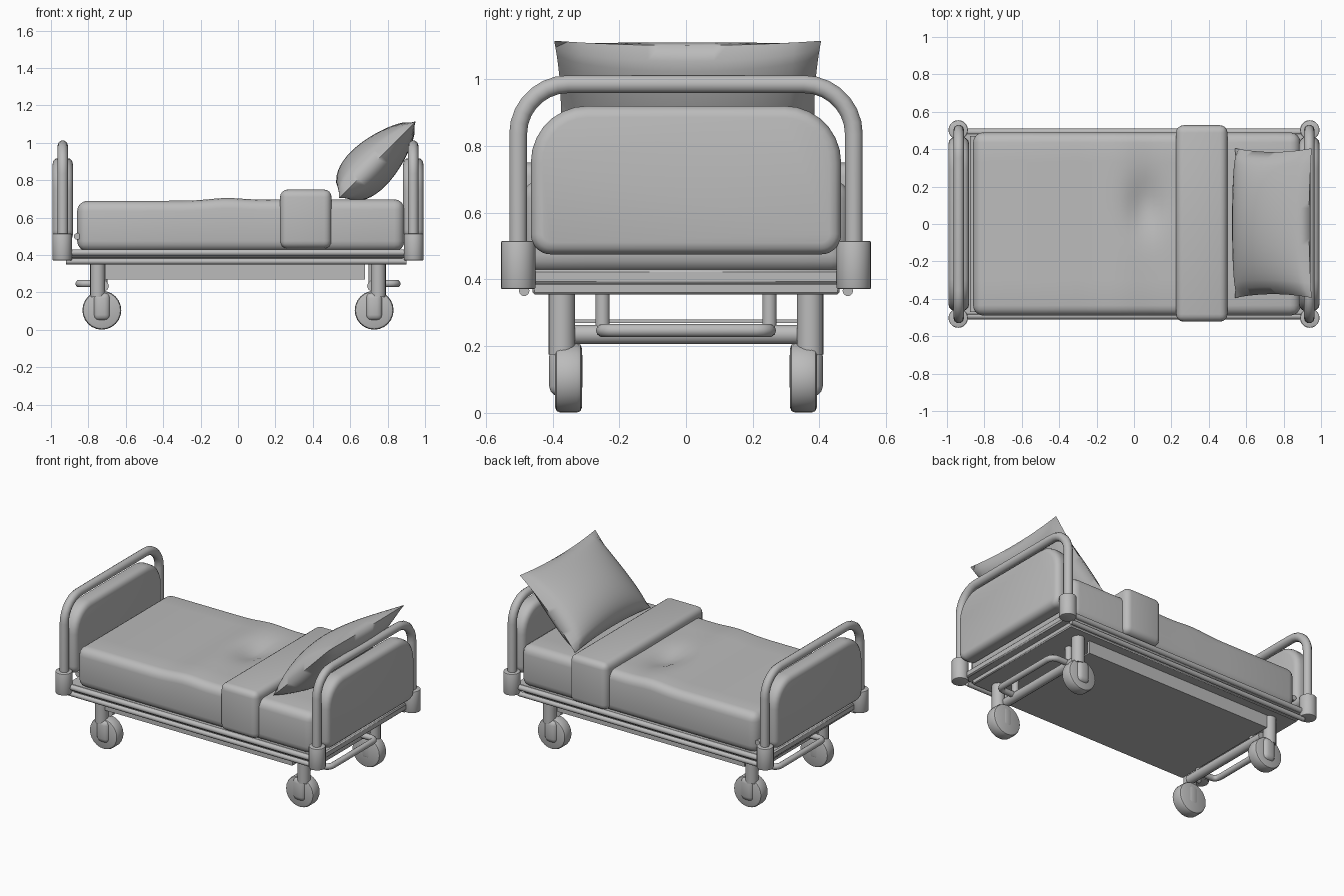
import bpy, bmesh, math
from mathutils import Vector, Matrix

cube = bpy.data.objects.get("Cube")
if cube:
    bpy.data.objects.remove(cube, do_unlink=True)

grey = bpy.data.materials.new("plain grey")
grey.use_nodes = True
GREY = (0.5, 0.5, 0.5, 1)
grey.diffuse_color = GREY
grey.node_tree.nodes["Principled BSDF"].inputs["Base Color"].default_value = GREY


def finish(name, bm, angle=40):
    bmesh.ops.recalc_face_normals(bm, faces=bm.faces)
    mesh = bpy.data.meshes.new(name)
    bm.to_mesh(mesh)
    bm.free()
    obj = bpy.data.objects.new(name, mesh)
    bpy.context.collection.objects.link(obj)
    mesh.materials.append(grey)
    bpy.ops.object.select_all(action="DESELECT")
    obj.select_set(True)
    bpy.context.view_layer.objects.active = obj
    bpy.ops.object.shade_smooth_by_angle(angle=math.radians(angle))
    return obj


def box_mesh(lo, hi, bevel=0.0, segments=3):
    lo, hi = Vector(lo), Vector(hi)
    bm = bmesh.new()
    size = Matrix.Diagonal((*(hi - lo), 1))
    bmesh.ops.create_cube(bm, size=1, matrix=Matrix.Translation((lo + hi) / 2) @ size)
    if bevel:
        bmesh.ops.bevel(bm, geom=bm.edges[:], offset=bevel, segments=segments,
                        profile=0.5, affect="EDGES")
    return bm


def cylinder(name, centre, radius, length, axis="Z", bevel=0.0, sides=20):
    bm = bmesh.new()
    turn = Matrix.Rotation(math.pi / 2, 4, "X") if axis == "Y" else Matrix()
    bmesh.ops.create_cone(bm, cap_ends=True, segments=sides, radius1=radius, radius2=radius,
                          depth=length, matrix=Matrix.Translation(centre) @ turn)
    if bevel:
        rims = [e for e in bm.edges if any(len(f.verts) > 4 for f in e.link_faces)]
        bmesh.ops.bevel(bm, geom=rims, offset=bevel, segments=2, profile=0.5, affect="EDGES")
    return finish(name, bm)


def rounded(points, radii, steps=7):
    """Replace the inner corners of a path with curved ones."""
    path = []
    for i, p in enumerate(points):
        p = Vector(p)
        if not radii[i]:
            path.append(p)
            continue
        a = p + (Vector(points[i - 1]) - p).normalized() * radii[i]
        b = p + (Vector(points[(i + 1) % len(points)]) - p).normalized() * radii[i]
        centre = a + b - p
        for k in range(steps + 1):
            t = k / steps * math.pi / 2
            path.append(centre + (a - centre) * math.cos(t) + (b - centre) * math.sin(t))
    return path


def tube(name, path, radius):
    curve = bpy.data.curves.new(name, "CURVE")
    curve.dimensions = "3D"
    curve.bevel_depth = radius
    curve.bevel_resolution = 3
    curve.use_fill_caps = True
    spline = curve.splines.new("POLY")
    spline.points.add(len(path) - 1)
    for point, co in zip(spline.points, path):
        point.co = (*co, 1)
    temp = bpy.data.objects.new(name, curve)
    bpy.context.collection.objects.link(temp)
    mesh = temp.to_mesh()
    bm = bmesh.new()
    bm.from_mesh(mesh)
    temp.to_mesh_clear()
    bpy.data.objects.remove(temp, do_unlink=True)
    return finish(name, bm, 50)


# Bed frame: upper ledge, lower rails and the open-ended tray below
finish("frame_ledge", box_mesh((-0.93, -0.49, 0.385), (0.93, 0.49, 0.43), 0.008, 1))
finish("frame_base", box_mesh((-0.9, -0.46, 0.355), (0.88, 0.46, 0.39), 0.006, 1))
finish("under_tray", box_mesh((-0.71, -0.39, 0.27), (0.68, 0.39, 0.28)))
for side, word in ((-1, "front"), (1, "back")):
    finish(word + "_tray_wall", box_mesh((-0.71, side * 0.385 - 0.01, 0.27),
                                         (0.68, side * 0.385 + 0.01, 0.36)))
    tube(word + "_upper_rail", [(-0.93, side * 0.492, 0.413), (0.93, side * 0.492, 0.413)], 0.018)
    tube(word + "_lower_rail", [(-0.92, side * 0.485, 0.366), (0.9, side * 0.485, 0.366)], 0.016)

# Mattress with a soft ridge and a pressed hollow
bm = box_mesh((-0.86, -0.49, 0.42), (0.89, 0.49, 0.69), 0.055, 4)
for axis, start, step, count in ((0, -0.3, 0.045, 15), (1, -0.3, 0.045, 15)):
    for i in range(count):
        normal = Vector((axis == 0, axis == 1, 0))
        bmesh.ops.bisect_plane(bm, geom=bm.verts[:] + bm.edges[:] + bm.faces[:],
                               plane_co=normal * (start + i * step), plane_no=normal)
for v in bm.verts:
    if v.co.z > 0.6:
        x, y = v.co.x, v.co.y
        v.co.z += 0.014 * math.exp(-((x + 0.07) / 0.12) ** 2)
        v.co.z += 0.008 * min(1, max(0, (x + 0.1) / 0.3))
        v.co.z -= 0.045 * math.exp(-((x - 0.06) / 0.09) ** 2 - ((y - 0.1) / 0.15) ** 2)
finish("mattress", bm, 60)

# Folded blanket band
finish("blanket_fold", box_mesh((0.225, -0.522, 0.435), (0.5, 0.528, 0.75), 0.04, 4))

# Leaning pillow: a pinched cushion
bm = bmesh.new()
bmesh.ops.create_grid(bm, x_segments=20, y_segments=20, size=1)
top = bm.faces[:]
copy = bmesh.ops.duplicate(bm, geom=bm.verts[:] + bm.edges[:] + top)["geom"]
under = {g for g in copy if isinstance(g, bmesh.types.BMVert)}
lean = Matrix.Translation((0.745, 0.005, 0.91)) @ Matrix.Rotation(math.radians(-45), 4, "Y")
for v in bm.verts:
    u, w = v.co.x, v.co.y
    puff = (max(0, 1 - u * u) * max(0, 1 - w * w)) ** 0.5
    puff *= 0.125 * (1 - 0.3 * u)
    x = 0.29 * u * (1 - 0.07 * (1 - w * w))
    y = 0.4 * w * (1 - 0.05 * (1 - u * u))
    v.co = lean @ Vector((x, y, -puff if v in under else puff))
bmesh.ops.remove_doubles(bm, verts=bm.verts[:], dist=0.0005)
finish("pillow", bm, 70)

for end, word in ((-1, "foot"), (1, "head")):
    x = end * 0.937
    # End board
    outline = rounded([(x, -0.465, 0.475), (x, 0.465, 0.475), (x, 0.465, 0.92), (x, -0.465, 0.92)],
                      (0.06, 0.06, 0.17, 0.17))
    bm = bmesh.new()
    face = bm.faces.new([bm.verts.new(p - Vector((0.055, 0, 0))) for p in outline])
    extruded = bmesh.ops.extrude_face_region(bm, geom=[face])["geom"]
    moved = [g for g in extruded if isinstance(g, bmesh.types.BMVert)]
    bmesh.ops.translate(bm, verts=moved, vec=(0.11, 0, 0))
    rims = [e for e in bm.edges if any(len(f.verts) > 4 for f in e.link_faces)]
    bmesh.ops.bevel(bm, geom=rims, offset=0.035, segments=3, profile=0.5, affect="EDGES")
    finish(word + "_board", bm)

    # Bent tube over the board, with corner sockets
    tube(word + "_hoop", rounded([(x, -0.503, 0.45), (x, -0.503, 0.985),
                                  (x, 0.503, 0.985), (x, 0.503, 0.45)],
                                 (0, 0.15, 0.15, 0)), 0.028)
    tube(word + "_cross_tube", [(end * 0.86, -0.47, 0.5), (end * 0.86, 0.47, 0.5)], 0.018)

    # Underframe bars and hangers
    inner, outer = end * 0.72, end * 0.85
    tube(word + "_axle_bar", [(inner, -0.34, 0.235), (inner, 0.34, 0.235)], 0.03)
    tube(word + "_step_bar", rounded([(inner, -0.25, 0.247), (outer, -0.25, 0.247),
                                      (outer, 0.25, 0.247), (inner, 0.25, 0.247)],
                                     (0, 0.04, 0.04, 0), 4), 0.02)

    for side, place in ((-1, "front"), (1, "back")):
        tag = word + "_" + place
        cylinder(tag + "_socket", (end * 0.94, side * 0.503, 0.443), 0.052, 0.145, bevel=0.006)
        tube(tag + "_hanger", [(inner, side * 0.25, 0.24), (inner, side * 0.25, 0.37)], 0.022)
        # Caster: post, wheel, hub plates
        post_x, wheel_x = end * 0.75, end * 0.728
        cylinder(tag + "_leg", (post_x, side * 0.372, 0.27), 0.04, 0.19)
        cylinder(tag + "_wheel", (wheel_x, side * 0.352, 0.105), 0.104, 0.08, "Y", 0.015, 24)
        finish(tag + "_fork", box_mesh((wheel_x - 0.045, side * 0.36 - 0.05, 0.05),
                                       (wheel_x + 0.045, side * 0.36 + 0.05, 0.2), 0.03, 3))
